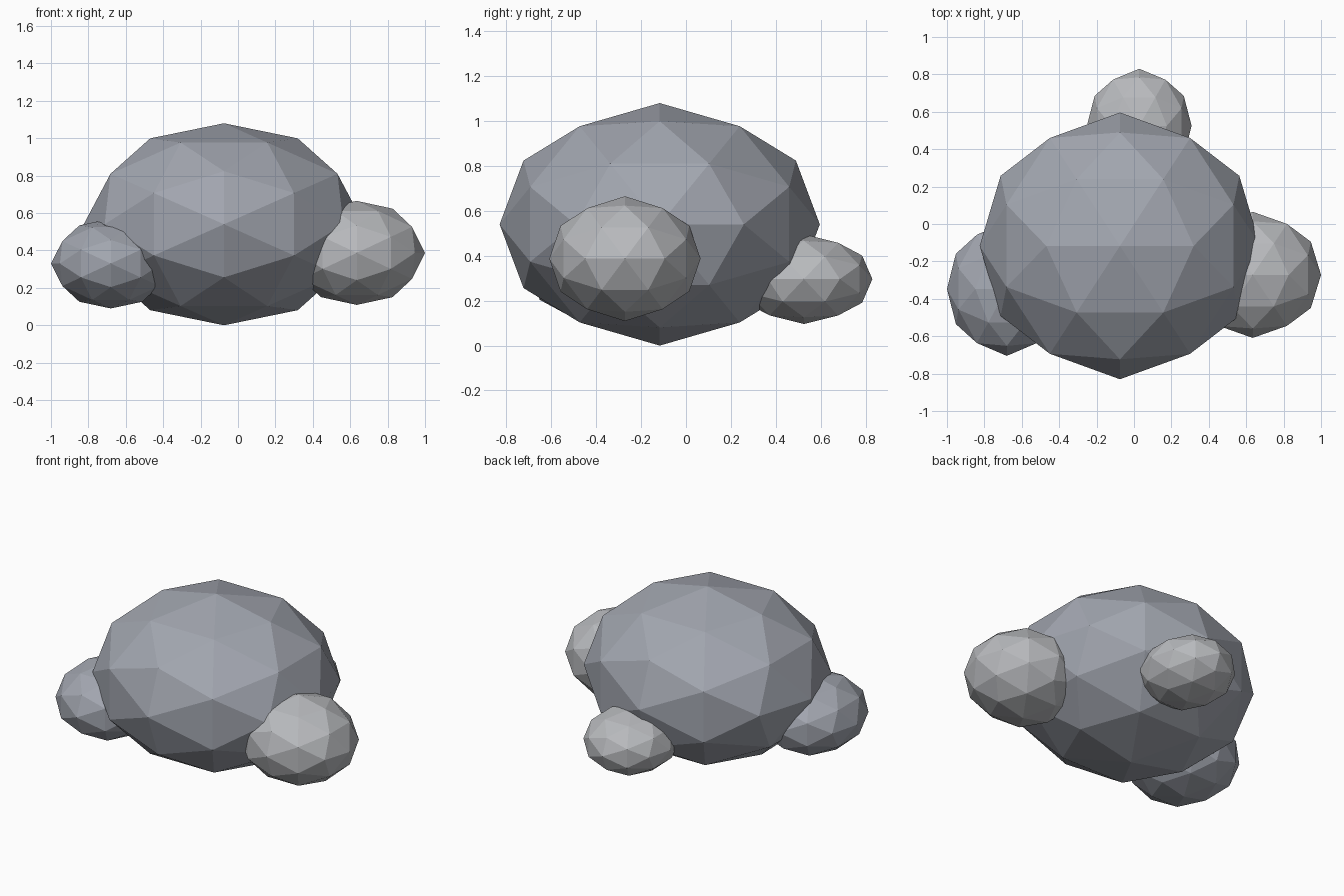
import bpy, bmesh, math
from mathutils import Matrix

if "Cube" in bpy.data.objects:
    bpy.data.objects.remove(bpy.data.objects["Cube"])


def material(name, colour):
    m = bpy.data.materials.new(name)
    m.diffuse_color = (*colour, 1)
    m.use_nodes = True
    m.node_tree.nodes["Principled BSDF"].inputs["Base Color"].default_value = m.diffuse_color
    return m


dark_stone = material("dark_stone", (0.36, 0.38, 0.43))
light_stone = material("light_stone", (0.48, 0.49, 0.51))

# Turns the icosphere so that an edge midpoint points straight up
TILT = Matrix.Rotation(-math.atan(2) / 2, 4, 'Y')


def rock(name, centre, radii, mat):
    """Low-poly faceted boulder: a stretched icosphere."""
    bm = bmesh.new()
    bmesh.ops.create_icosphere(bm, subdivisions=2, radius=1, matrix=TILT)
    bmesh.ops.scale(bm, vec=radii, verts=bm.verts)
    mesh = bpy.data.meshes.new(name)
    bm.to_mesh(mesh)
    bm.free()
    mesh.materials.append(mat)
    obj = bpy.data.objects.new(name, mesh)
    obj.location = centre
    bpy.context.collection.objects.link(obj)
    return obj


# Main boulder and three smaller rocks around its foot
rock("main_boulder", (-0.075, -0.117, 0.54), (0.75, 0.713, 0.54), dark_stone)
rock("right_rock", (0.635, -0.272, 0.387), (0.365, 0.337, 0.278), light_stone)
rock("left_rock", (-0.68, -0.347, 0.33), (0.32, 0.358, 0.24), dark_stone)
rock("back_rock", (0.028, 0.525, 0.296), (0.28, 0.305, 0.2), light_stone)
